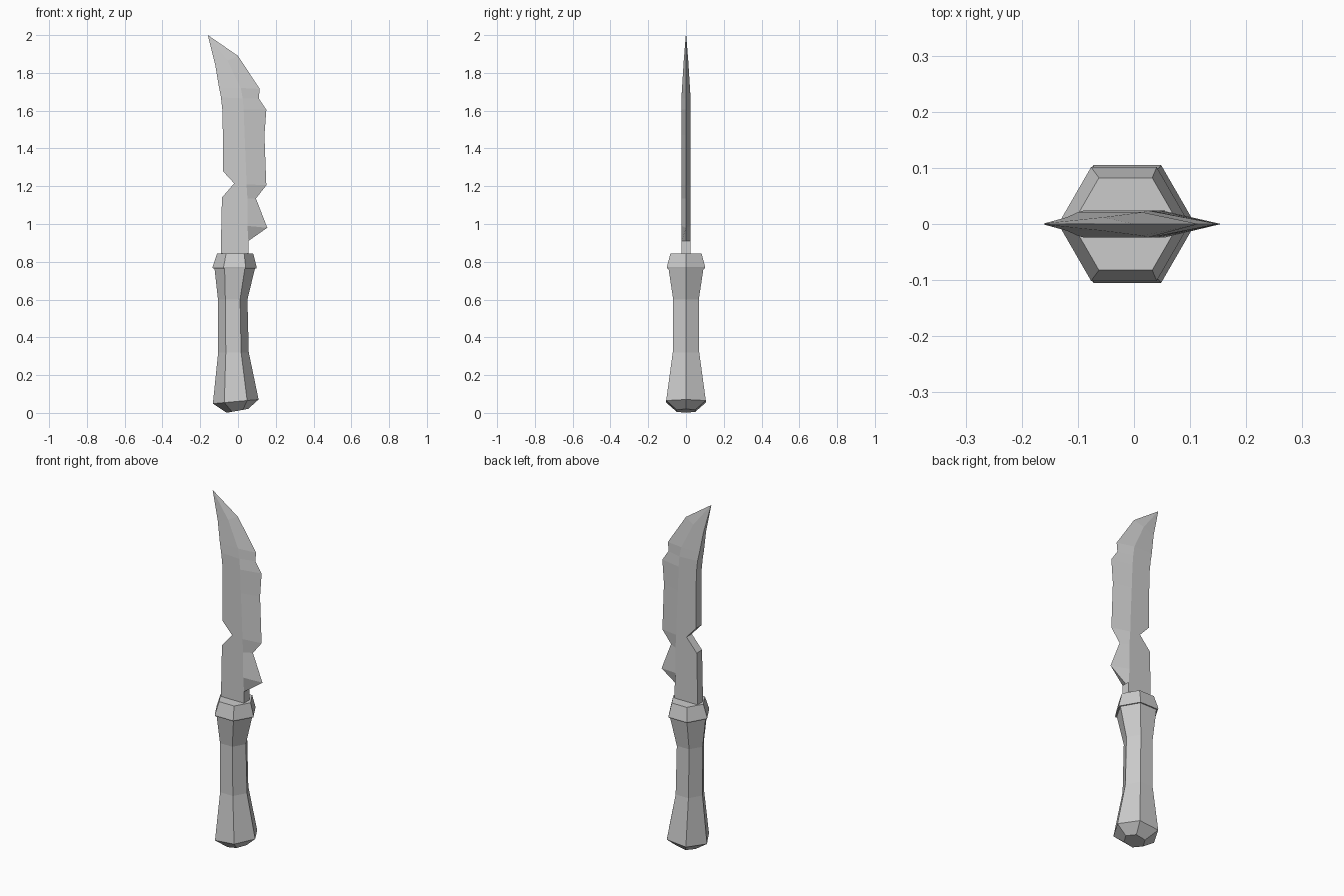
import bpy
import bmesh
from math import cos, sin, pi

cube = bpy.data.objects.get("Cube")
if cube:
    bpy.data.objects.remove(cube, do_unlink=True)

# One plain grey for the whole knife
grey = bpy.data.materials.new("plain_grey")
grey.use_nodes = True
colour = (0.6, 0.6, 0.6, 1)
grey.diffuse_color = colour
grey.node_tree.nodes["Principled BSDF"].inputs["Base Color"].default_value = colour


def loft(name, rings):
    """Skin a stack of closed rings and cap both ends."""
    bm = bmesh.new()
    loops = [[bm.verts.new(p) for p in ring] for ring in rings]
    count = len(loops[0])
    for low, high in zip(loops, loops[1:]):
        for i in range(count):
            j = (i + 1) % count
            bm.faces.new((low[i], low[j], high[j], high[i]))
    bm.faces.new(loops[0][::-1])
    bm.faces.new(loops[-1])
    bmesh.ops.remove_doubles(bm, verts=bm.verts, dist=0.0005)
    bmesh.ops.recalc_face_normals(bm, faces=bm.faces)
    mesh = bpy.data.meshes.new(name)
    bm.to_mesh(mesh)
    bm.free()
    mesh.materials.append(grey)
    obj = bpy.data.objects.new(name, mesh)
    bpy.context.collection.objects.link(obj)
    return obj


def hexagon(cx, z, radius, tilt=0.0):
    return [(cx + radius * cos(i * pi / 3), radius * sin(i * pi / 3),
             z + tilt * radius * cos(i * pi / 3)) for i in range(6)]


# Grip with a slightly slanted pommel
loft("handle", [
    hexagon(-0.003, 0.011, 0.057, 0.18),
    hexagon(-0.012, 0.06, 0.121, 0.09),
    hexagon(-0.024, 0.32, 0.081),
    hexagon(-0.028, 0.60, 0.078),
    hexagon(-0.017, 0.77, 0.108),
])

# Collar between grip and blade
loft("collar", [
    hexagon(-0.018, 0.765, 0.115),
    hexagon(-0.018, 0.772, 0.117),
    hexagon(-0.015, 0.845, 0.095),
])

# Blade rows: spine (x, z), ridge (x, z), cutting edge (x, z), half thickness
T = 0.024
rows = [
    ((-0.09, 0.83), (0.055, 0.83), (0.055, 0.83), T),
    ((-0.09, 0.91), (0.055, 0.91), (0.055, 0.91), T),
    ((-0.088, 1.0), (0.05, 0.99), (0.155, 0.98), T),
    ((-0.085, 1.14), (0.05, 1.135), (0.095, 1.135), T),
    ((-0.02, 1.215), (0.045, 1.21), (0.15, 1.205), T),
    ((-0.08, 1.28), (0.043, 1.28), (0.147, 1.28), T),
    ((-0.08, 1.47), (0.035, 1.47), (0.14, 1.47), T),
    ((-0.083, 1.605), (0.03, 1.605), (0.15, 1.605), T),
    ((-0.09, 1.67), (0.025, 1.665), (0.11, 1.665), T),
    ((-0.1, 1.72), (0.015, 1.72), (0.115, 1.715), 0.021),
    ((-0.12, 1.84), (-0.055, 1.865), (0.0, 1.89), 0.012),
    ((-0.16, 2.0), (-0.159, 1.999), (-0.158, 1.999), 0.001),
]
loft("blade", [
    [(s[0], -t, s[1]), (r[0], -t, r[1]), (e[0], 0, e[1]),
     (r[0], t, r[1]), (s[0], t, s[1])]
    for s, r, e, t in rows
])
